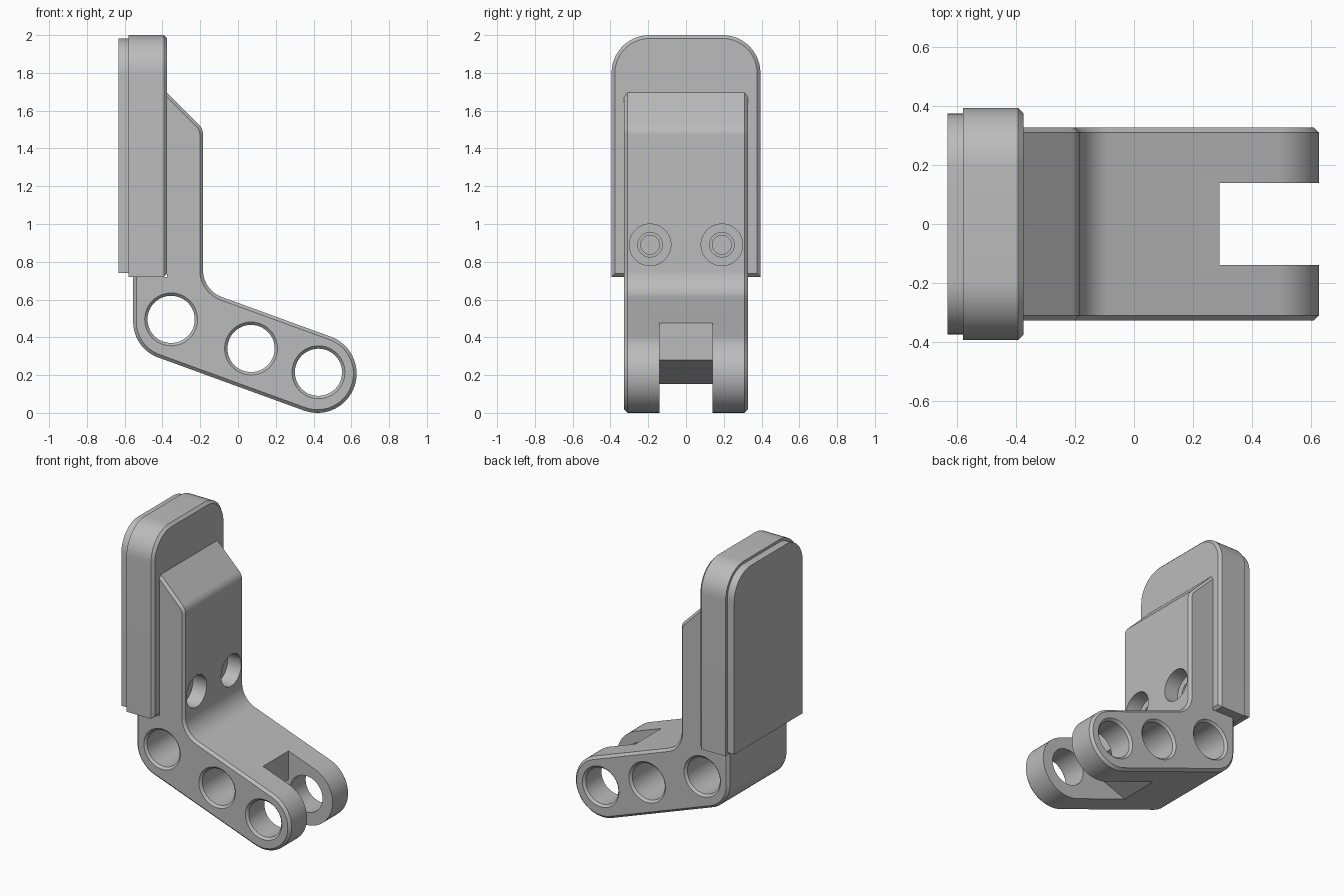
import bpy, bmesh
from math import sin, cos, tan, pi, radians
from mathutils import Vector

cube = bpy.data.objects.get("Cube")
if cube:
    bpy.data.objects.remove(cube, do_unlink=True)

grey = bpy.data.materials.new("light grey")
grey.use_nodes = True
grey.diffuse_color = (0.5, 0.5, 0.5, 1)
grey.node_tree.nodes["Principled BSDF"].inputs["Base Color"].default_value = (0.5, 0.5, 0.5, 1)


def rounded(corners, steps=14):
    """Outline from (u, v, radius) corners, with a fillet arc at each radius above 0."""
    out = []
    for i, (u, v, r) in enumerate(corners):
        p = Vector((u, v))
        if r == 0:
            out.append(p)
            continue
        a = (Vector(corners[i - 1][:2]) - p).normalized()
        b = (Vector(corners[(i + 1) % len(corners)][:2]) - p).normalized()
        half = a.angle(b) / 2
        centre = p + (a + b).normalized() * (r / sin(half))
        start = p + a * (r / tan(half)) - centre
        end = p + b * (r / tan(half)) - centre
        turn = start.angle(end)
        for k in range(steps + 1):
            t = k / steps
            out.append(centre + (start * sin((1 - t) * turn) + end * sin(t * turn)) / sin(turn))
    return out


def place(axis, u, v, w):
    """Profile (u, v) with depth w along the axis."""
    return (w, u, v) if axis == "x" else (u, w, v)


def finish(name, bm):
    bmesh.ops.recalc_face_normals(bm, faces=bm.faces[:])
    mesh = bpy.data.meshes.new(name)
    bm.to_mesh(mesh)
    bm.free()
    mesh.materials.append(grey)
    obj = bpy.data.objects.new(name, mesh)
    bpy.context.collection.objects.link(obj)
    return obj


def prism(name, outline, axis, lo, hi, chamfer=0, chamfer_rule=None):
    """Extruded outline; cap edges whose midpoint meets the rule get chamfered."""
    bm = bmesh.new()
    face = bm.faces.new([bm.verts.new(place(axis, u, v, lo)) for u, v in outline])
    ext = bmesh.ops.extrude_face_region(bm, geom=[face], use_keep_orig=True)
    shift = Vector(place(axis, 0, 0, hi - lo))
    bmesh.ops.translate(bm, vec=shift, verts=[g for g in ext["geom"] if isinstance(g, bmesh.types.BMVert)])
    bmesh.ops.recalc_face_normals(bm, faces=bm.faces[:])
    if chamfer:
        i = "xyz".index(axis)
        edges = [e for e in bm.edges
                 if abs(e.verts[0].co[i] - e.verts[1].co[i]) < 1e-5
                 and chamfer_rule((e.verts[0].co + e.verts[1].co) / 2)]
        bmesh.ops.bevel(bm, geom=edges, offset=chamfer, segments=1, affect="EDGES")
    return finish(name, bm)


def lathe(name, axis, cu, cv, rings, sides=48):
    """Stepped round solid from (radius, depth) rings."""
    bm = bmesh.new()
    loops = [[bm.verts.new(place(axis, cu + r * cos(2 * pi * k / sides), cv + r * sin(2 * pi * k / sides), w))
              for k in range(sides)] for r, w in rings]
    for a, b in zip(loops, loops[1:]):
        for k in range(sides):
            n = (k + 1) % sides
            bm.faces.new((a[k], a[n], b[n], b[k]))
    bm.faces.new(loops[0])
    bm.faces.new(loops[-1])
    return finish(name, bm)


def cut(obj, cutters):
    bpy.context.view_layer.objects.active = obj
    for c in cutters:
        c.hide_render = True
        mod = obj.modifiers.new("cut", "BOOLEAN")
        mod.operation, mod.solver, mod.object = "DIFFERENCE", "EXACT", c
        bpy.ops.object.modifier_apply(modifier=mod.name)
        bpy.data.objects.remove(c, do_unlink=True)


# Key sizes
HALF = 0.327                      # half width of the bracket
FACE = -0.375                     # plane where the bracket meets the pad
SLOPE = tan(radians(20))
END_X, END_Z, END_R = 0.42, 0.208, 0.208
FRONT, BACK, STEP = -0.185, -0.555, 0.72


def edge_z(x, side):
    """Height of the sloping arm's upper (+1) or lower (-1) edge."""
    return END_Z + side * END_R / cos(radians(20)) - (x - END_X) * SLOPE


# Angled bracket: upright plate, sloping arm and rounded end
nose = [(END_X + END_R * cos(radians(a)), END_Z + END_R * sin(radians(a)), 0) for a in range(70, -111, -6)]
outline = rounded([(FACE, 1.695, 0), (FRONT, 1.505, 0.08), (FRONT, edge_z(FRONT, 1), 0.15)] + nose
                  + [(BACK, edge_z(BACK, -1), 0.2), (BACK, STEP, 0), (FACE, STEP, 0)])
bracket = prism("bracket", outline, "y", -HALF, HALF, 0.017,
                lambda m: not (m.x < FACE + 0.001 and m.z > STEP - 0.001))

# Fork slot with an undercut floor, then the cross holes and screw recesses
slot = prism("slot_cutter", [(0.29, 0.8), (0.29, 0.28), (-0.15, 0.28 - 0.44 * 0.382), (-0.15, -0.3), (0.9, -0.3), (0.9, 0.8)],
             "y", -0.14, 0.14)
bores = [lathe("bore_cutter", "y", x, z, [(0.15, -HALF - 0.01), (0.125, -HALF + 0.015),
                                          (0.125, HALF - 0.015), (0.15, HALF + 0.01)])
         for x, z in ((-0.354, 0.495), (0.069, 0.341), (0.426, 0.215))]
recesses = [lathe("recess_cutter", "x", y, 0.89, [(0.065, FACE - 0.05), (0.065, -0.29), (0.11, -0.29), (0.11, 0)])
            for y in (-0.19, 0.19)]
cut(bracket, [slot] + bores + recesses)


# Upright pad with rounded top, and the thinner plate behind it
def arch(half, bottom, top, r):
    return rounded([(-half, bottom, 0), (half, bottom, 0), (half, top, r), (-half, top, r)])


pad = prism("pad", arch(0.394, STEP, 2.0, 0.2), "x", -0.58, FACE, 0.018, lambda m: m.x > FACE - 0.001)
cut(pad, [lathe("screw_hole_cutter", "x", y, 0.89, [(0.05, -0.48), (0.05, -0.3)]) for y in (-0.19, 0.19)])
back_plate = prism("back_plate", arch(0.375, 0.74, 1.982, 0.182), "x", -0.633, -0.58)

# Smooth curves, sharp corners
bpy.ops.object.select_all(action="DESELECT")
for obj in (bracket, pad, back_plate):
    obj.select_set(True)
bpy.context.view_layer.objects.active = bracket
bpy.ops.object.shade_smooth_by_angle(angle=radians(25))
